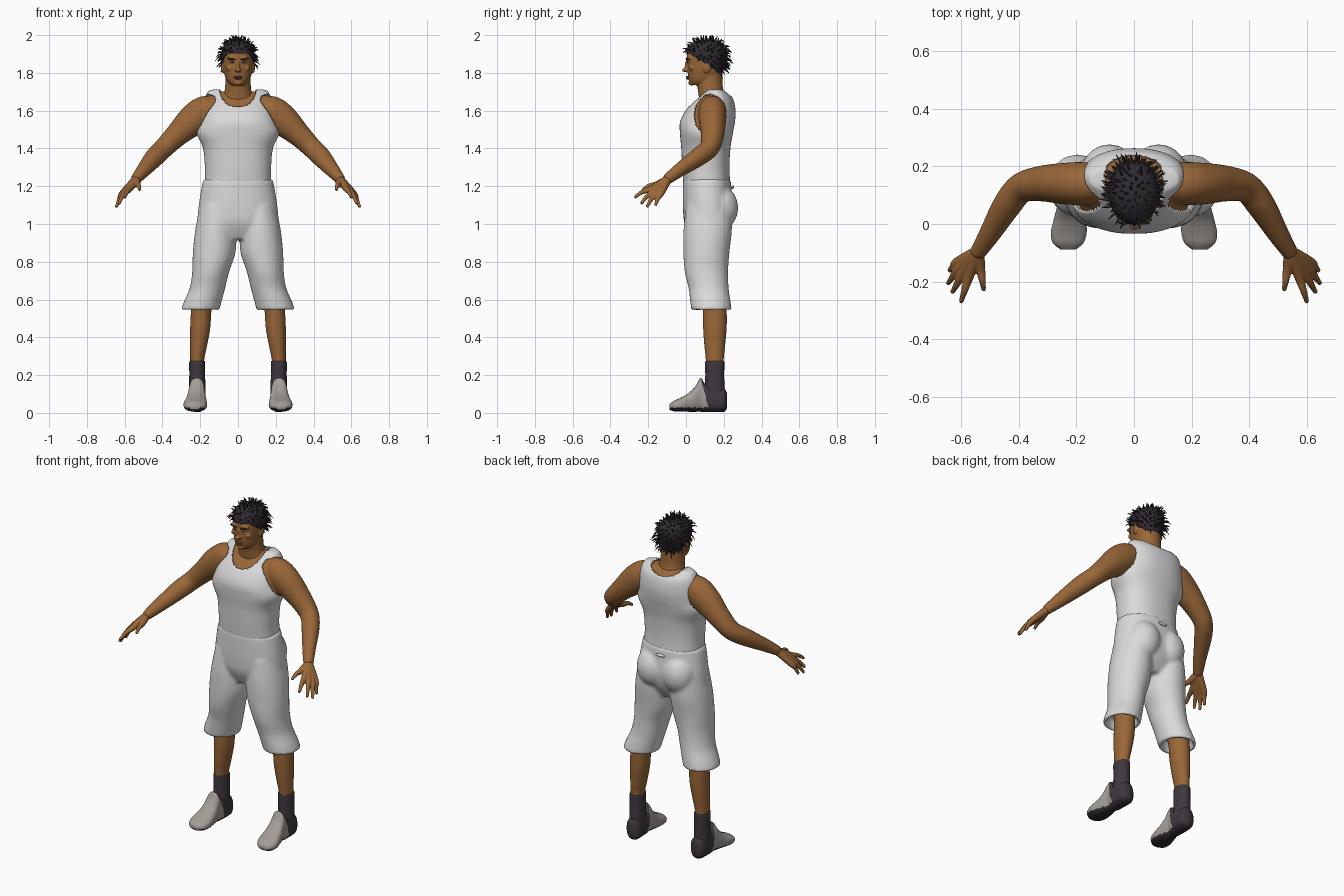
import bpy, bmesh, math, random
from mathutils import Vector, Matrix

cube = bpy.data.objects.get("Cube")
if cube:
    bpy.data.objects.remove(cube)
random.seed(4)
X, Y, Z = Vector((1, 0, 0)), Vector((0, 1, 0)), Vector((0, 0, 1))


def material(name, *rgb):
    m = bpy.data.materials.new(name)
    m.use_nodes = True
    m.diffuse_color = (*rgb, 1)
    m.node_tree.nodes["Principled BSDF"].inputs["Base Color"].default_value = (*rgb, 1)
    return m


skin = material("brown skin", .32, .135, .04)
lip = material("lip brown", .2, .075, .035)
cloth = material("white cloth", .7, .7, .7)
hair = material("black hair", .028, .023, .03)
dark = material("charcoal fabric", .05, .04, .05)
tan = material("warm grey leather", .37, .335, .31)
sole = material("dark sole", .03, .025, .03)
white = material("eye white", .5, .46, .42)


def spline(pts, sub):
    """Smooth interpolation through rows of numbers."""
    rows = []
    for i in range(len(pts) - 1):
        a, b, c, d = (pts[max(0, min(len(pts) - 1, i + k))] for k in (-1, 0, 1, 2))
        for s in range(sub):
            t = s / sub
            rows.append([q + .5 * t * (r - p + t * (2 * p - 5 * q + 4 * r - w + t * (3 * (q - r) + w - p)))
                         for p, q, r, w in zip(a, b, c, d)])
    return rows + [list(pts[-1])]


def loft(bm, pts, axis=None, ref=Y, n=32, sub=5, power=2.0, both=False):
    """Skin elliptical rings given as (x, y, z, half width, half depth)."""
    rows = spline(pts, sub)
    rings = []
    for i, (x, y, z, a, b) in enumerate(rows):
        lo, hi = rows[max(i - 1, 0)], rows[min(i + 1, len(rows) - 1)]
        t = axis or (Vector(hi[:3]) - Vector(lo[:3])).normalized()
        u = ref.cross(t).normalized()
        v = t.cross(u)
        ring = []
        for k in range(n):
            c, s = math.cos(math.tau * k / n), math.sin(math.tau * k / n)
            c, s = (math.copysign(abs(w) ** (2 / power), w) for w in (c, s))
            ring.append(bm.verts.new(Vector((x, y, z)) + u * a * c + v * b * s))
        rings.append(ring)
    for r, q in zip(rings, rings[1:]):
        for k in range(n):
            bm.faces.new((r[k], r[(k + 1) % n], q[(k + 1) % n], q[k]))
    bm.faces.new(rings[0][::-1])
    bm.faces.new(rings[-1])
    if both:
        loft(bm, [(-p[0], *p[1:]) for p in pts], axis, ref, n, sub, power)


def ball(bm, loc, size, tilt=0, both=False):
    m = Matrix.Translation(loc) @ Matrix.Rotation(tilt, 4, 'Y') @ Matrix.Diagonal((*size, 1))
    bmesh.ops.create_uvsphere(bm, u_segments=20, v_segments=12, radius=1, matrix=m)
    if both:
        ball(bm, (-loc[0], *loc[1:]), size, -tilt)


def finish(bm, name, *mats, voxel=0, shell=0):
    bmesh.ops.recalc_face_normals(bm, faces=bm.faces)
    me = bpy.data.meshes.new(name)
    bm.to_mesh(me)
    bm.free()
    me.shade_smooth()
    for m in mats:
        me.materials.append(m)
    ob = bpy.data.objects.new(name, me)
    bpy.context.collection.objects.link(ob)
    if voxel:
        r = ob.modifiers.new("Blend", 'REMESH')
        r.mode, r.voxel_size, r.use_smooth_shade = 'VOXEL', voxel, True
        s = ob.modifiers.new("Soften", 'SMOOTH')
        s.factor, s.iterations = .5, 4
    if shell:
        s = ob.modifiers.new("Thickness", 'SOLIDIFY')
        s.thickness, s.offset = shell, -1
    return ob


# Tank top: lofted torso with neck and arm openings
torso = [(0, .11, 1.215, .176, .124), (0, .105, 1.3, .175, .125), (0, .105, 1.4, .185, .13),
         (0, .108, 1.48, .218, .14), (0, .114, 1.54, .205, .145), (0, .13, 1.6, .193, .132),
         (0, .15, 1.66, .178, .1), (0, .155, 1.695, .163, .068), (0, .155, 1.71, .14, .045),
         (0, .155, 1.714, .05, .02)]
bm = bmesh.new()
loft(bm, torso, Z, n=112, sub=9, power=2.3)


def is_opening(f):
    x, y, z = f.calc_center_median()
    drop = .1 if y < .15 else .045
    neck = (x / .1) ** 2 + ((z - 1.72) / drop) ** 2 < 1
    arm = abs(x) > .12 and ((y - .125) / .085) ** 2 + ((z - 1.58) / .108) ** 2 < 1
    return neck or arm or len(f.verts) > 4


bmesh.ops.delete(bm, geom=[f for f in bm.faces if is_opening(f)], context='FACES')
finish(bm, "tank_top", cloth, shell=.008)

# Torso skin and arms
bm = bmesh.new()
loft(bm, [(x, y, z - .012, a * .91, b * .92) for x, y, z, a, b in torso], Z, power=2.2)
loft(bm, [(.1, .14, 1.605, .06, .06), (.17, .14, 1.595, .085, .074), (.24, .14, 1.548, .083, .072),
          (.32, .14, 1.475, .064, .062), (.39, .125, 1.405, .054, .052), (.44, .065, 1.355, .052, .048),
          (.5, -.035, 1.285, .039, .036), (.545, -.105, 1.232, .027, .028)], both=True)
finish(bm, "torso_and_arms", skin, voxel=.008)

# Hands: each finger is a tube running from the wrist
knuckles = [(.532, -.155, 1.21), (.572, -.183, 1.187), (.592, -.17, 1.176), (.606, -.153, 1.167), (.612, -.132, 1.162)]
tips = [(.52, -.23, 1.18), (.6, -.272, 1.14), (.63, -.238, 1.107), (.645, -.207, 1.09), (.64, -.162, 1.098)]
bm = bmesh.new()
for k, t in zip(knuckles, tips):
    mid = Vector(k).lerp(Vector(t), .55) + Z * .008
    loft(bm, [(.54, -.095, 1.238, .022, .022), (*k, .017, .017), (*mid, .012, .012), (*t, .008, .008)],
         ref=X, n=14, both=True)
finish(bm, "hands", skin, voxel=.004)

# Head, neck, nose, brow and ears
skull = [(0, .062, 1.735, .034, .036), (0, .085, 1.76, .06, .07), (0, .1, 1.8, .074, .09),
         (0, .105, 1.85, .08, .098), (0, .108, 1.9, .08, .103), (0, .11, 1.94, .066, .085),
         (0, .11, 1.965, .035, .045)]
bm = bmesh.new()
loft(bm, skull, Z, power=2.1)
loft(bm, [(0, .15, 1.58, .12, .08), (0, .145, 1.65, .092, .075), (0, .132, 1.7, .072, .068),
          (0, .125, 1.75, .067, .068), (0, .125, 1.82, .066, .068)], Z)
ball(bm, (0, -.004, 1.815), (.018, .017, .012))
ball(bm, (0, .006, 1.84), (.009, .014, .028))
ball(bm, (.03, .015, 1.877), (.03, .014, .009), both=True)
ball(bm, (.045, .03, 1.825), (.02, .014, .015), both=True)
ball(bm, (0, .03, 1.747), (.024, .018, .014))
ball(bm, (.081, .11, 1.828), (.009, .02, .03), both=True)
finish(bm, "head_and_neck", skin, voxel=.0045)

# Facial features
bm = bmesh.new()
ball(bm, (.031, .012, 1.857), (.014, .006, .005), both=True)
finish(bm, "eyes", white)
bm = bmesh.new()
ball(bm, (.03, .008, 1.857), (.006, .005, .0048), both=True)
ball(bm, (.033, .006, 1.874), (.023, .008, .0045), tilt=-.2, both=True)
finish(bm, "pupils_and_eyebrows", hair)
bm = bmesh.new()
ball(bm, (0, .008, 1.779), (.025, .009, .005))
ball(bm, (0, .009, 1.77), (.02, .009, .005))
finish(bm, "lips", lip)


# Hair cap trimmed along a sloping hairline
def hairline(y):
    return 1.905 - .65 * max(0, y - .02)


bm = bmesh.new()
loft(bm, [(x, y, z + .008, a * 1.06 + .002, b * 1.05 + .002) for x, y, z, a, b in skull], Z, n=64, sub=8)
low = [f for f in bm.faces if f.calc_center_median().z < hairline(f.calc_center_median().y)]
bmesh.ops.delete(bm, geom=low, context='FACES')
finish(bm, "hair_cap", hair, shell=.006)

# Hair twists: tapered spikes spread over the cap
bm = bmesh.new()
count = 260
for i in range(count):
    h = 1 - 2 * (i + .5) / count
    r, ang = math.sqrt(1 - h * h), i * 2.39996
    d = Vector((r * math.cos(ang), r * math.sin(ang), h))
    base = Vector((0, .11, 1.88)) + Vector((d.x * .078, d.y * .1, d.z * .088))
    if base.z < hairline(base.y) + .005:
        continue
    out = (d + Vector([random.uniform(-.35, .35) for _ in range(3)])).normalized()
    length = random.uniform(.028, .05)
    mid = base + out * length * .6
    tip = base + out * length - Z * length * random.uniform(.1, .5) * r
    mid.z, tip.z = min(mid.z, 1.992), min(tip.z, 2)
    loft(bm, [(*base, .0055, .0055), (*mid, .004, .004), (*tip, .001, .001)],
         ref=out.orthogonal(), n=5, sub=2)
finish(bm, "hair_twists", hair)

# Baggy shorts: hips blended with two legs, hems folded inward
bm = bmesh.new()
loft(bm, [(0, .11, 1.238, .184, .126), (0, .113, 1.17, .197, .13), (0, .118, 1.08, .21, .134),
          (0, .115, 1, .212, .122), (0, .11, .92, .17, .08)], Z, n=48, power=2.2)
loft(bm, [(.195, .135, .6, .075, .08), (.2, .135, .548, .084, .088), (.2, .135, .545, .1, .105),
          (.188, .13, .585, .1, .107), (.162, .12, .66, .094, .106), (.144, .108, .75, .098, .115),
          (.126, .108, .85, .113, .122), (.118, .115, .97, .108, .128), (.11, .12, 1.1, .09, .12)],
     Z, n=40, both=True)
ball(bm, (.085, .175, 1.085), (.1, .102, .12), both=True)
finish(bm, "shorts", cloth, voxel=.01)

# Small tab on the back of the waist
bm = bmesh.new()
ball(bm, (0, .246, 1.195), (.03, .009, .009))
finish(bm, "back_tab", cloth)

# Lower legs and socks
bm = bmesh.new()
loft(bm, [(.215, .152, .22, .038, .047), (.216, .152, .28, .037, .047), (.208, .152, .36, .045, .055),
          (.2, .153, .45, .053, .062), (.195, .152, .54, .054, .063), (.185, .14, .66, .06, .065)], Z, both=True)
finish(bm, "lower_legs", skin)
bm = bmesh.new()
loft(bm, [(.217, .152, .06, .045, .053), (.216, .152, .13, .044, .052), (.216, .152, .2, .042, .05),
          (.216, .152, .268, .042, .051), (.216, .152, .272, .034, .044)], Z, both=True)
finish(bm, "socks", dark)

# Shoes: tan front, charcoal heel and dark sole
bm = bmesh.new()
loft(bm, [(.215, .216, .065, .018, .042), (.215, .2, .069, .042, .063), (.216, .15, .07, .046, .066),
          (.217, .1, .08, .045, .076), (.218, .078, .096, .043, .09), (.22, .05, .074, .049, .068),
          (.222, .015, .056, .056, .05), (.226, -.03, .043, .062, .036), (.228, -.066, .036, .053, .027),
          (.228, -.088, .031, .027, .014)], -Y, ref=Z, n=40, sub=8, power=2.4, both=True)
for v in bm.verts:
    v.co.z = max(v.co.z, 0 if v.co.y > -.03 else .008)
for f in bm.faces:
    c = f.calc_center_median()
    f.material_index = 2 if c.z < .028 else int(c.y > .125 - .25 * c.z)
finish(bm, "shoes", tan, dark, sole)
